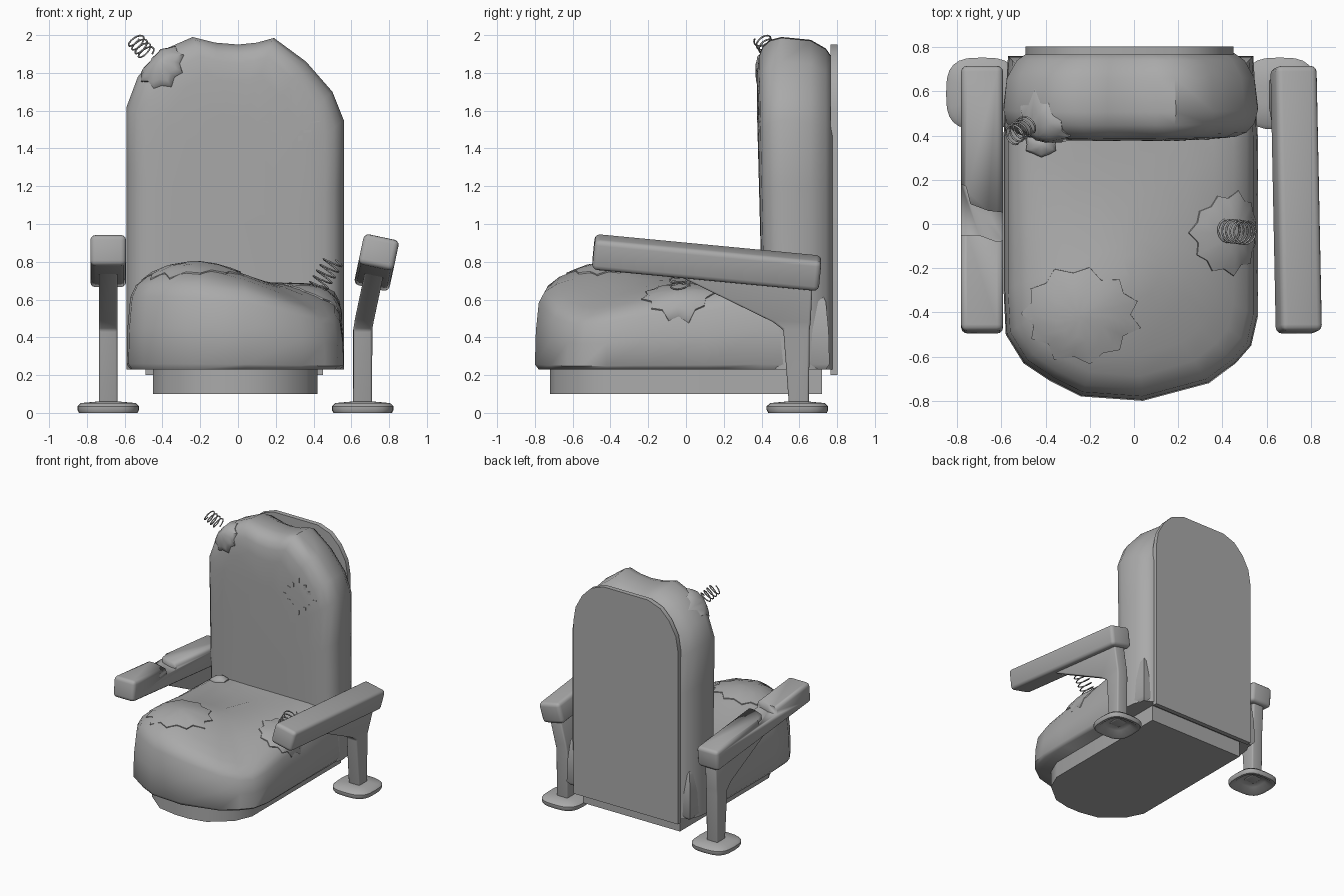
import bpy, bmesh, math, random
from mathutils import Vector, Matrix
from mathutils.bvhtree import BVHTree

random.seed(4)
cube = bpy.data.objects.get("Cube")
if cube:
    bpy.data.objects.remove(cube, do_unlink=True)

grey = bpy.data.materials.new("worn_grey")
grey.use_nodes = True
grey.diffuse_color = (0.4, 0.4, 0.4, 1)
grey.node_tree.nodes["Principled BSDF"].inputs["Base Color"].default_value = (0.4, 0.4, 0.4, 1)


def finish(obj, angle=40):
    obj.data.materials.append(grey)
    bpy.ops.object.select_all(action='DESELECT')
    obj.select_set(True)
    bpy.context.view_layer.objects.active = obj
    bpy.ops.object.shade_smooth_by_angle(angle=math.radians(angle))
    return obj


def loft(name, rings, bevel=0, angle=40, caps=True):
    """Skin a list of equal-length point rings."""
    bm = bmesh.new()
    loops = [[bm.verts.new(p) for p in ring] for ring in rings]
    n = len(loops[0])
    for a, b in zip(loops, loops[1:]):
        for i in range(n):
            j = (i + 1) % n
            bm.faces.new((a[i], a[j], b[j], b[i]))
    if caps:
        bm.faces.new(loops[0])
        bm.faces.new(loops[-1])
    bmesh.ops.recalc_face_normals(bm, faces=bm.faces)
    if bevel:
        sharp = [e for e in bm.edges if e.calc_face_angle(0) > 0.6]
        bmesh.ops.bevel(bm, geom=sharp, offset=bevel, segments=3, profile=0.5, affect='EDGES')
    mesh = bpy.data.meshes.new(name)
    bm.to_mesh(mesh)
    bm.free()
    obj = bpy.data.objects.new(name, mesh)
    bpy.context.collection.objects.link(obj)
    return finish(obj, angle)


def bump(x, y, cx, cy, r):
    return math.exp(-((x - cx) ** 2 + (y - cy) ** 2) / r ** 2)


# Seat cushion: rounded front, sagging on the +x front corner
seat_plan = [(-.57, .76), (-.59, .4), (-.59, 0), (-.59, -.3), (-.58, -.5), (-.5, -.63), (-.38, -.71),
             (-.24, -.78), (.04, -.8), (.34, -.72), (.46, -.63), (.53, -.55), (.56, -.42),
             (.56, -.2), (.56, .1), (.56, .4), (.54, .76)]


def seat_height(x, y):
    z = .69 + .1 * bump(x, y, -.2, -.38, .35)
    z -= .17 * bump(x, y, .6, -.6, .42) + .08 * bump(x, y, .62, 0, .2)
    return z


def seat_ring(inset, level):
    ring = []
    for x, y in seat_plan:
        px = -.015 + (x + .015) * (1 - inset / .575)
        py = y * (1 - inset / .78)
        ring.append((px, py, .23 + level * (seat_height(px, py) - .23)))
    return ring


seat = loft("seat_cushion", [seat_ring(i, l) for i, l in (
    (.02, 0), (0, .06), (.005, .45), (.02, .78), (.05, .9), (.11, .97),
    (.2, 1), (.32, 1), (.44, 1), (.54, 1))], angle=50)

# Plinth below the seat
plinth_plan = [(-.45, .72), (-.45, -.42), (-.38, -.56), (-.22, -.69), (-.06, -.72),
               (.06, -.72), (.2, -.69), (.36, -.56), (.42, -.42), (.42, .72)]
loft("seat_plinth", [[(x, y, z) for x, y in plinth_plan] for z in (.1, .25)])

# Backrest cushion with a lumpy crown
back_outline = [(-.59, .23), (-.59, .8), (-.59, 1.3), (-.59, 1.62), (-.53, 1.78), (-.4, 1.92),
                (-.24, 1.99), (-.12, 1.96), (0, 1.95), (.1, 1.96), (.19, 1.985), (.36, 1.86),
                (.5, 1.7), (.56, 1.55), (.56, 1.2), (.56, .8), (.56, .23)]


def back_ring(y, inset):
    return [(-.015 + (x + .015) * (1 - inset / .575),
             y + (.02 * (1.3 - z) if y < .6 else 0),
             .23 + (z - .23) * (1 - inset / 1.75)) for x, z in back_outline]


backrest = loft("backrest_cushion", [back_ring(y, i) for y, i in (
    (.775, .11), (.74, .06), (.66, .015), (.52, 0), (.46, .015), (.42, .05),
    (.4, .1), (.39, .2), (.39, .4))], angle=50)

# Rear panel
panel_outline = [(-.49, .2), (-.49, 1.6), (-.47, 1.72), (-.41, 1.83), (-.33, 1.91), (-.22, 1.95),
                 (.18, 1.95), (.29, 1.91), (.37, 1.83), (.43, 1.72), (.45, 1.6), (.45, .2)]
loft("rear_panel", [[(x, y, z) for x, z in panel_outline] for y in (.765, .803)])


# Armrests: foot, bracket and pad; the upper part may be bent outwards
def superellipse(cx, cy, r, z, n=24):
    pts = []
    for k in range(n):
        c, s = math.cos(math.tau * k / n), math.sin(math.tau * k / n)
        pts.append((cx + r * math.copysign(abs(c) ** .65, c),
                    cy + r * math.copysign(abs(s) ** .65, s), z))
    return pts


def armrest(side, cx, bend):
    def bent(x, y, z):
        if z <= .45:
            return (x, y, z)
        v = Matrix.Rotation(bend, 3, 'Y') @ Vector((x - cx, y, z - .45))
        return (v.x + cx, v.y, v.z + .45)

    loft(side + "_arm_foot", [superellipse(cx, .59, r, z) for r, z in (
        (.05, .045), (.09, .035), (.135, 0), (.155, 0), (.163, .015),
        (.163, .035), (.145, .052), (.06, .06))])
    levels = ((.545, .65, .04, .04), (.515, .655, .44, .44), (.46, .66, .49, .49),
              (-.07, .67, .755, .70))
    loft(side + "_arm_bracket", [[bent(cx + dx, y, z) for dx, y, z in (
        (-.05, f, zf), (.05, f, zf), (.05, r, zr), (-.05, r, zr))]
        for f, r, zf, zr in levels], bevel=.012)
    ends = ((.71, .745), (-.49, .862))
    return loft(side + "_arm_pad", [[bent(cx + dx, y + dz * .1, z + dz) for dx, dz in (
        (-.095, -.082), (.095, -.082), (.095, .082), (-.095, .082))]
        for y, z in ends], bevel=.028)


armrest("left", .66, math.radians(12))
torn_pad = armrest("right", -.687, 0)

# Torn notch through the top of one pad
notch = [(-.8, .19), (-.76, .17), (-.74, .09), (-.66, .06), (-.57, .05),
         (-.57, -.07), (-.62, -.08), (-.7, -.05), (-.8, -.05)]
cutter = loft("notch_cutter", [[(x, y, z) for x, y in notch] for z in (.845, 1.1)])
cutter.hide_render = True
cut = torn_pad.modifiers.new("tear", 'BOOLEAN')
cut.operation = 'DIFFERENCE'
cut.object = cutter
bpy.context.view_layer.objects.active = torn_pad
bpy.ops.object.modifier_move_to_index(modifier=cut.name, index=0)
bpy.ops.object.modifier_apply(modifier=cut.name)
bpy.data.objects.remove(cutter, do_unlink=True)


# Ragged stuffing patches draped over the cushions
def patch(name, target, centre, normal, ru, rv, dome, teeth=11):
    tree = BVHTree.FromObject(target, bpy.context.evaluated_depsgraph_get())
    c, n = Vector(centre), Vector(normal).normalized()
    u = Vector((0, 1, 0)).cross(n).normalized() if abs(n.y) < .9 else Vector((1, 0, 0))
    v = n.cross(u)
    count = teeth * 2
    reach = [random.uniform(.94, 1.05) if k % 2 else random.uniform(.78, .88) for k in range(count)]
    rings = []
    for t in (1, .8, .5, .15):
        ring = []
        for k in range(count):
            a = math.tau * k / count
            p = c + t * reach[k] * (u * ru * math.cos(a) + v * rv * math.sin(a))
            hit = tree.ray_cast(p + n * .4, -n)[0] or p
            ring.append(hit + n * (.008 + dome * (1 - t * t)))
        rings.append(ring)
    base = [p - n * .02 for p in rings[0]]
    loft(name, [base] + rings, angle=50)


patch("front_seat_patch", seat, (-.24, -.41, .75), (0, -.1, 1), .28, .22, .012)
patch("side_seat_patch", seat, (.43, -.04, .62), (.55, 0, .8), .18, .19, .025)
patch("rear_seat_patch", seat, (-.42, .36, .7), (0, 0, 1), .08, .06, .03, 6)
patch("backrest_patch", backrest, (-.41, .43, 1.84), (-.35, -.8, .45), .14, .13, .035, 9)


# Springs poking out of the stuffing
def spring(name, start, end, radius, turns):
    a, b = Vector(start), Vector(end)
    turn = (b - a).to_track_quat('Z', 'Y')
    curve = bpy.data.curves.new(name, 'CURVE')
    curve.dimensions = '3D'
    curve.bevel_depth = .0045
    curve.bevel_resolution = 1
    steps = turns * 14
    line = curve.splines.new('POLY')
    line.points.add(steps)
    for k, point in enumerate(line.points):
        t = math.tau * k / 14
        p = a.lerp(b, k / steps) + turn @ Vector((radius * math.cos(t), radius * math.sin(t), 0))
        point.co = (*p, 1)
    curve.materials.append(grey)
    bpy.context.collection.objects.link(bpy.data.objects.new(name, curve))


spring("seat_spring", (.42, -.03, .66), (.51, -.04, .81), .052, 5)
spring("backrest_spring", (-.48, .45, 1.9), (-.55, .4, 1.98), .045, 4)

# Stitches around a cross-shaped mend on the backrest
tree = BVHTree.FromObject(backrest, bpy.context.evaluated_depsgraph_get())
for i in range(12):
    a = math.tau * i / 12
    r = .13 if i % 3 == 0 else .1
    x, z = .28 + r * math.cos(a), 1.54 + r * math.sin(a)
    y = tree.ray_cast(Vector((x, 0, z)), Vector((0, 1, 0)))[0].y
    dx, dz = .018 * math.cos(a) + .003, .018 * math.sin(a) + .003
    loft("stitch", [[(x - dx, y + d, z - dz), (x + dx, y + d, z - dz + .003),
                     (x + dx, y + d, z + dz + .003), (x - dx, y + d, z + dz - .003)]
                    for d in (-.003, .003)])
